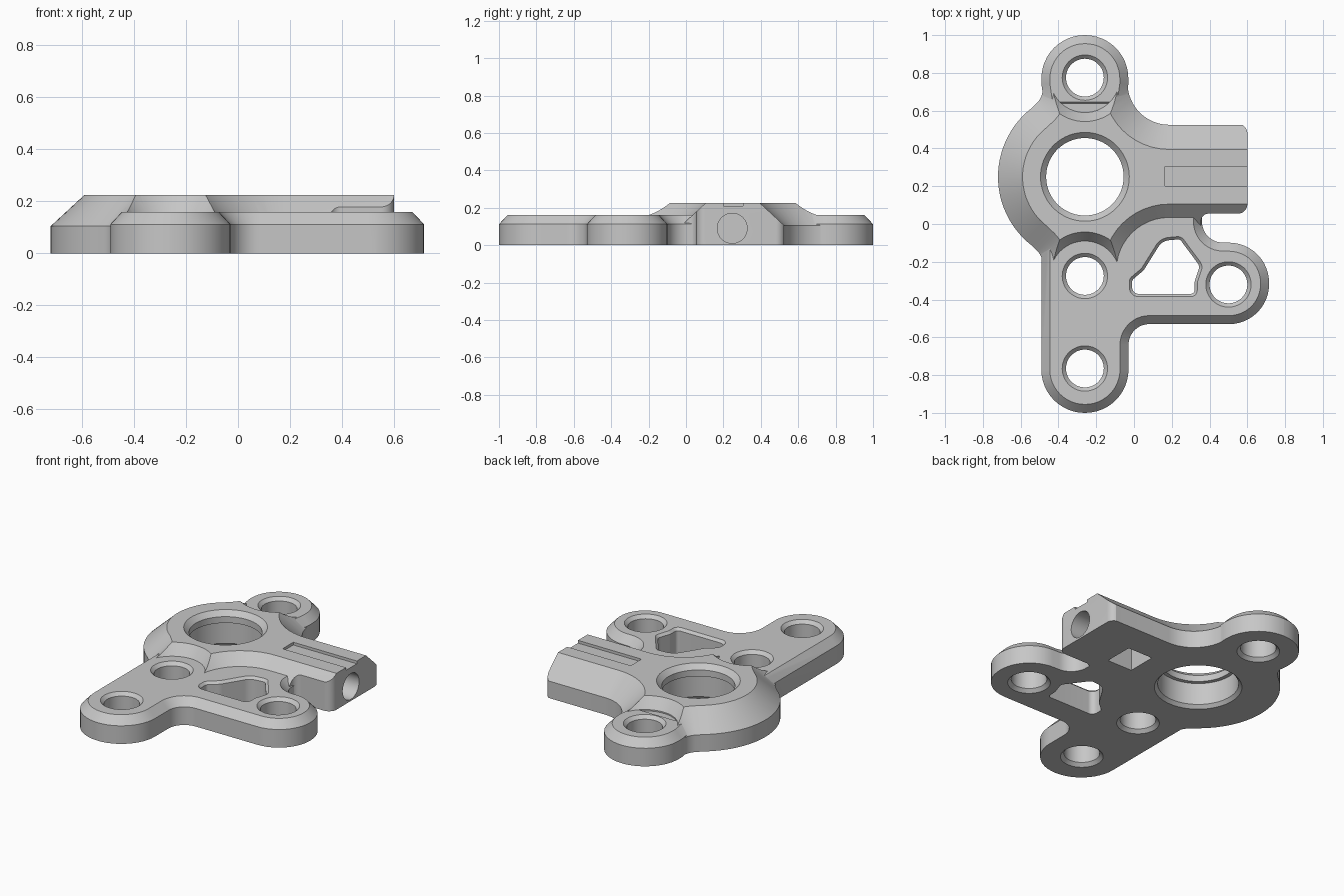
import bpy, bmesh, math
from mathutils import Vector, Matrix

old = bpy.data.objects.get("Cube")
if old:
    bpy.data.objects.remove(old)

grey = bpy.data.materials.new("machined_grey")
grey.use_nodes = True
COLOR = (0.57, 0.57, 0.57, 1)
grey.diffuse_color = COLOR
grey.node_tree.nodes["Principled BSDF"].inputs["Base Color"].default_value = COLOR


def rounded(corners, steps=12):
    """Counter-clockwise polygon from (x, y, radius) corners."""
    out = []
    for i, (x, y, r) in enumerate(corners):
        p = Vector((x, y))
        if r == 0:
            out.append(p)
            continue
        a = (Vector(corners[i - 1][:2]) - p).normalized()
        b = (Vector(corners[(i + 1) % len(corners)][:2]) - p).normalized()
        half = a.angle(b) / 2
        center = p + (a + b).normalized() * (r / math.sin(half))
        start = p + a * (r / math.tan(half)) - center
        end = p + b * (r / math.tan(half)) - center
        sweep = math.pi - 2 * half
        if start.x * end.y - start.y * end.x < 0:
            sweep = -sweep
        for k in range(steps + 1):
            out.append(center + Matrix.Rotation(sweep * k / steps, 2) @ start)
    return out


def circle(x, y, r, n=64):
    return [Vector((x + r * math.cos(math.tau * (k + 0.3) / n),
                    y + r * math.sin(math.tau * (k + 0.3) / n))) for k in range(n)]


def inset(pts, d):
    out = []
    for i, p in enumerate(pts):
        a = (p - pts[i - 1]).normalized()
        b = (pts[(i + 1) % len(pts)] - p).normalized()
        n1, n2 = Vector((-a.y, a.x)), Vector((-b.y, b.x))
        out.append(p + (n1 + n2) * (d / (1 + n1.dot(n2))))
    return out


def prism(name, pts, levels):
    """Stack of outlines, one per (height, inset) level."""
    bm = bmesh.new()
    rings = [[bm.verts.new((p.x, p.y, z)) for p in inset(pts, d)] for z, d in levels]
    n = len(pts)
    caps = [bm.faces.new(rings[0][::-1]), bm.faces.new(rings[-1])]
    for lo, hi in zip(rings, rings[1:]):
        for i in range(n):
            j = (i + 1) % n
            bm.faces.new((lo[i], lo[j], hi[j], hi[i]))
    bm.normal_update()
    bmesh.ops.triangulate(bm, faces=caps)
    me = bpy.data.meshes.new(name)
    bm.to_mesh(me)
    bm.free()
    me.materials.append(grey)
    ob = bpy.data.objects.new(name, me)
    bpy.context.collection.objects.link(ob)
    return ob


def measure(me):
    """Volume, and whether the surface is closed."""
    bm = bmesh.new()
    bm.from_mesh(me)
    result = bm.calc_volume(), all(e.is_manifold for e in bm.edges)
    bm.free()
    return result


def combine(target, tool, operation):
    """Boolean that keeps the soundest result of the solvers."""
    before = measure(target.data)[0]
    best, best_score = target.data, 0
    for solver in ("MANIFOLD", "EXACT", "FLOAT"):
        mod = target.modifiers.new("combine", "BOOLEAN")
        mod.operation, mod.solver, mod.object = operation, solver, tool
        graph = bpy.context.evaluated_depsgraph_get()
        me = bpy.data.meshes.new_from_object(target.evaluated_get(graph))
        target.modifiers.clear()
        volume, closed = measure(me)
        ratio = volume / before
        plausible = 0.6 < ratio < 1.8 and abs(ratio - 1) > 1e-5
        if (ratio > 1) != (operation == "UNION"):
            plausible = False
        score = (1 + closed) if plausible else 0
        if score > best_score:
            best, best_score = me, score
        if score == 2:
            break
    target.data = best
    bpy.data.objects.remove(tool)


def box(name, x0, x1, y0, y1, z0, z1):
    return prism(name, rounded([(x0, y0, 0), (x1, y0, 0), (x1, y1, 0), (x0, y1, 0)]),
                 [(z0, 0), (z1, 0)])


HX, HY = -0.26, 0.25     # hub centre
LUG = 0.525              # lug distance from hub centre

# Raised hub with two lugs and the arm, mirrored about the hub centre line
half = [(0.9, 0.275, 0), (-0.034, 0.275, 0.22), (-0.034, 0.745, 0.223),
        (-0.484, 0.745, 0.223), (-0.484, 0.42, 0.1)]
for deg in range(128, 180, 4):
    t = math.radians(deg)
    half.append((HX + 0.46 * math.cos(t), 0.46 * math.sin(t), 0))
full = half + [(HX - 0.46, 0, 0)] + [(x, -y, r) for x, y, r in reversed(half)]
body = prism("bracket", rounded([(x, y + HY, r) for x, y, r in full]),
             [(-0.02, 0), (0.105, 0), (0.225, 0.13)])

# Trim the arm end and the notch beside it
trim = rounded([(-1, -1, 0), (0.355, -1, 0), (0.355, 0.055, 0.04), (0.6, 0.055, 0.05),
                (0.6, 0.53, 0.05), (0.3, 0.53, 0), (0.3, 1.2, 0), (-1, 1.2, 0)])
combine(body, prism("trim", trim, [(-0.1, 0), (0.5, 0)]), "INTERSECT")

# Sunken seats around the lugs
for s in (1, -1):
    combine(body, prism("lug_seat", circle(HX, HY + s * LUG, 0.185),
                        [(0.152, 0), (0.16, 0), (0.235, -0.055)]), "DIFFERENCE")

# Low plates: top lug and lower leg with side ear
rim = [(0.112, 0), (0.16, 0.045)]
top_lug = rounded([(-0.47, 0.6, 0), (-0.05, 0.6, 0), (-0.03, 0.74, 0), (-0.03, 1, 0.229),
                   (-0.49, 1, 0.229), (-0.49, 0.74, 0)])
lower = rounded([(-0.4, 0.1, 0), (-0.491, -0.12, 0.1), (-0.491, -1, 0.23),
                 (-0.029, -1, 0.23), (-0.029, -0.53, 0.11), (0.715, -0.53, 0.211),
                 (0.715, -0.105, 0.211), (0.36, -0.095, 0.11), (0.36, 0.15, 0)])
combine(body, prism("top_lug", top_lug, [(-0.03, 0)] + rim), "UNION")
combine(body, prism("lower_plate", lower, [(-0.04, 0)] + rim), "UNION")
combine(body, box("base_cut", -1.5, 1.5, -1.5, 1.5, -0.3, 0), "DIFFERENCE")

# Bolt holes, chamfered on both sides
for x, y in ((HX, HY + LUG), (HX, HY - LUG), (HX, -0.765), (0.5, -0.32)):
    combine(body, prism("bolt_hole", circle(x, y, 0.1),
                        [(-0.01, -0.03), (0.02, 0), (0.14, 0), (0.17, -0.03)]), "DIFFERENCE")

# Main bore with a lip at the top
combine(body, prism("main_bore", circle(HX, HY, 0.205, 96),
                    [(-0.01, -0.05), (0.02, -0.022), (0.155, -0.022), (0.156, 0),
                     (0.195, 0), (0.235, -0.04)]), "DIFFERENCE")

# Rounded triangular window
window = rounded([(-0.025, -0.385, 0.05), (0.335, -0.385, 0.035), (0.335, -0.31, 0.05),
                  (0.365, -0.22, 0.05), (0.25, -0.065, 0.04), (0.14, -0.075, 0.09),
                  (0.04, -0.235, 0.06), (-0.025, -0.29, 0.04)])
combine(body, prism("window", window,
                    [(-0.01, 0.015), (0.145, 0.015), (0.17, -0.01)]), "DIFFERENCE")

# Arm: shallow top groove, pocket underneath, cross hole in the end
combine(body, box("groove", 0.165, 0.7, 0.2, 0.305, 0.208, 0.3), "DIFFERENCE")
combine(body, box("pocket", 0.15, 0.32, 0.155, 0.335, -0.1, 0.175), "DIFFERENCE")
cross = prism("cross_hole", circle(0, 0, 0.08, 48), [(0.25, 0), (0.8, 0)])
cross.data.transform(Matrix.Translation((0, 0.247, 0.09)) @ Matrix.Rotation(math.pi / 2, 4, "Y"))
combine(body, cross, "DIFFERENCE")

bpy.ops.object.select_all(action="DESELECT")
body.select_set(True)
bpy.context.view_layer.objects.active = body
bpy.ops.object.shade_smooth_by_angle(angle=math.radians(25))
